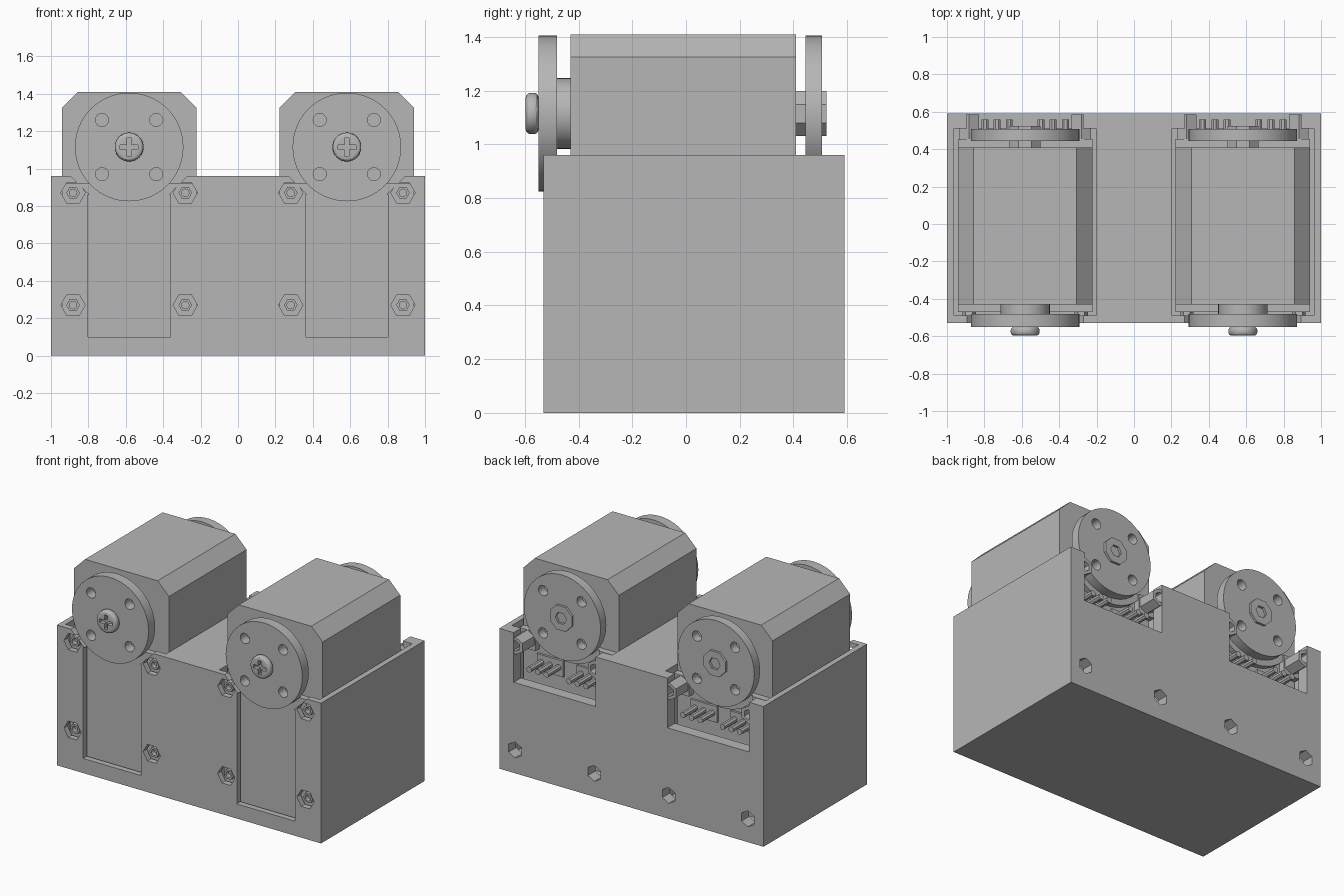
import bpy, bmesh, math

cube = bpy.data.objects.get("Cube")
if cube:
    bpy.data.objects.remove(cube, do_unlink=True)

grey = bpy.data.materials.new("plain grey")
grey.use_nodes = True
COLOR = (0.47, 0.47, 0.47, 1)
grey.diffuse_color = COLOR
grey.node_tree.nodes["Principled BSDF"].inputs["Base Color"].default_value = COLOR


def prism(name, pts, y0, y1):
    """Extrude an x-z outline from y0 to y1."""
    bm = bmesh.new()
    face = bm.faces.new([bm.verts.new((x, y0, z)) for x, z in pts])
    ext = bmesh.ops.extrude_face_region(bm, geom=[face])
    verts = [v for v in ext["geom"] if isinstance(v, bmesh.types.BMVert)]
    bmesh.ops.translate(bm, verts=verts, vec=(0, y1 - y0, 0))
    bmesh.ops.recalc_face_normals(bm, faces=bm.faces)
    mesh = bpy.data.meshes.new(name)
    bm.to_mesh(mesh)
    bm.free()
    mesh.materials.append(grey)
    ob = bpy.data.objects.new(name, mesh)
    bpy.context.collection.objects.link(ob)
    return ob


def ring(cx, cz, r, n, a0=0.0):
    return [(cx + r * math.cos(a0 + 2 * math.pi * i / n),
             cz + r * math.sin(a0 + 2 * math.pi * i / n)) for i in range(n)]


def rect(x0, x1, z0, z1):
    return [(x0, z0), (x1, z0), (x1, z1), (x0, z1)]


def activate(ob):
    bpy.ops.object.select_all(action='DESELECT')
    ob.select_set(True)
    bpy.context.view_layer.objects.active = ob


def cut(ob, pts, y0, y1):
    """Subtract an extruded outline."""
    cutter = prism("cutter", pts, y0, y1)
    cutter.hide_render = True
    mod = ob.modifiers.new("cut", 'BOOLEAN')
    mod.operation, mod.solver, mod.object = 'DIFFERENCE', 'EXACT', cutter
    activate(ob)
    bpy.ops.object.modifier_apply(modifier=mod.name)
    bpy.data.objects.remove(cutter, do_unlink=True)


def smooth(ob):
    activate(ob)
    bpy.ops.object.shade_smooth_by_angle(angle=math.radians(30))


def bevel(ob, width, segments):
    mod = ob.modifiers.new("bevel", 'BEVEL')
    mod.width, mod.segments = width, segments
    mod.limit_method, mod.angle_limit = 'ANGLE', math.radians(50)
    activate(ob)
    bpy.ops.object.modifier_apply(modifier=mod.name)


def scoop(cx, top):
    """Arc under the horn, continued upward by 45 degree tangents."""
    rise = top - (AXIS_Z - 0.2333)
    pts = [(cx - 0.2333 - rise, top)]
    for i in range(17):
        a = math.radians(225 + 90 * i / 16)
        pts.append((cx + 0.33 * math.cos(a), AXIS_Z + 0.33 * math.sin(a)))
    return pts + [(cx + 0.2333 + rise, top)]


AXIS_Z = 1.115
HOLES = [(a, b) for a in (-0.145, 0.145) for b in (-0.145, 0.145)]

housing = prism("housing", rect(-1, 1, 0, 0.96), -0.53, 0.59)

for side, cx in (("right", -0.582), ("left", 0.582)):
    # Pocket, front scoop and slot, rear connector window
    cut(housing, rect(cx - 0.38, cx + 0.38, 0.08, 1.1), -0.49, 0.51)
    cut(housing, scoop(cx, 1.05), -0.6, -0.45)
    cut(housing, rect(cx - 0.22, cx + 0.22, 0.1, 0.86), -0.6, -0.45)
    cut(housing, rect(cx - 0.31, cx + 0.31, 0.62, 1.1), 0.48, 0.65)
    for dx in (-0.3, 0.3):
        # Hexagonal fastener openings
        for z in (0.27, 0.87):
            cut(housing, ring(cx + dx, z, 0.065, 6), -0.6, -0.48)
        cut(housing, ring(cx + dx, 0.16, 0.055, 6, math.pi / 6), 0.48, 0.65)

    # Motor body with chamfered top edges
    prism(side + "_motor_body", [
        (cx - 0.36, 0.08), (cx + 0.36, 0.08), (cx + 0.36, 1.325), (cx + 0.275, 1.41),
        (cx - 0.275, 1.41), (cx - 0.36, 1.325)], -0.43, 0.41)
    prism(side + "_front_case", rect(cx - 0.36, cx + 0.36, 0.08, 0.92), -0.47, -0.425)
    prism(side + "_rear_collar", scoop(cx, 0.93), 0.405, 0.445)

    # Front horn, hub and cross-head screw
    horn = prism(side + "_front_horn", ring(cx, AXIS_Z, 0.29, 64), -0.55, -0.48)
    rear = prism(side + "_rear_horn", ring(cx, AXIS_Z, 0.29, 64), 0.445, 0.507)
    for dx, dz in HOLES:
        hole = ring(cx + dx, AXIS_Z + dz, 0.035, 20)
        cut(horn, hole, -0.6, -0.45)
        cut(rear, hole, 0.43, 0.6)
    smooth(horn)
    smooth(rear)
    smooth(prism(side + "_front_hub", ring(cx, AXIS_Z, 0.132, 40), -0.481, -0.425))
    screw = prism(side + "_screw_head", ring(cx, AXIS_Z, 0.077, 40), -0.597, -0.549)
    bevel(screw, 0.018, 3)
    w, h = 0.012, 0.048
    cross = [(w, w), (w, h), (-w, h), (-w, w), (-h, w), (-h, -w),
             (-w, -w), (-w, -h), (w, -h), (w, -w), (h, -w), (h, w)]
    cut(screw, [(cx + x, AXIS_Z + z) for x, z in cross], -0.65, -0.57)
    smooth(screw)

    # Rear hub with hexagonal socket
    hub = prism(side + "_rear_hub", ring(cx, AXIS_Z, 0.09, 8, math.pi / 8), 0.405, 0.523)
    cut(hub, ring(cx, AXIS_Z, 0.042, 6), 0.49, 0.6)

    for n, dx in enumerate((-0.3, 0.3)):
        tag = side + ("_inner_" if dx * cx < 0 else "_outer_")
        # Front nuts
        for level, z in (("lower", 0.27), ("upper", 0.87)):
            nut = prism(tag + level + "_nut", ring(cx + dx, z, 0.036, 6), -0.505, -0.465)
            cut(nut, ring(cx + dx, z, 0.02, 16), -0.6, -0.475)
        # Rear hexagonal bosses and the ears holding them
        boss = prism(tag + "rear_boss", ring(cx + dx, 0.87, 0.06, 6, math.pi / 6), 0.45, 0.585)
        cut(boss, ring(cx + dx, 0.87, 0.036, 6, math.pi / 6), 0.5, 0.65)
        prism(tag + "rear_ear", rect(cx + dx - 0.06, cx + dx + 0.06, 0.8, 0.93), 0.405, 0.455)
        # Connector pins and their base
        mid = math.copysign(0.15, dx)
        prism(tag + "connector_base", rect(cx + mid - 0.1, cx + mid + 0.1, 0.66, 0.77), 0.405, 0.425)
        for k in (-1, 0, 1):
            px = cx + mid + 0.065 * k
            prism(tag + "pin", ring(px, 0.72, 0.02, 8, math.pi / 8), 0.42, 0.56)
